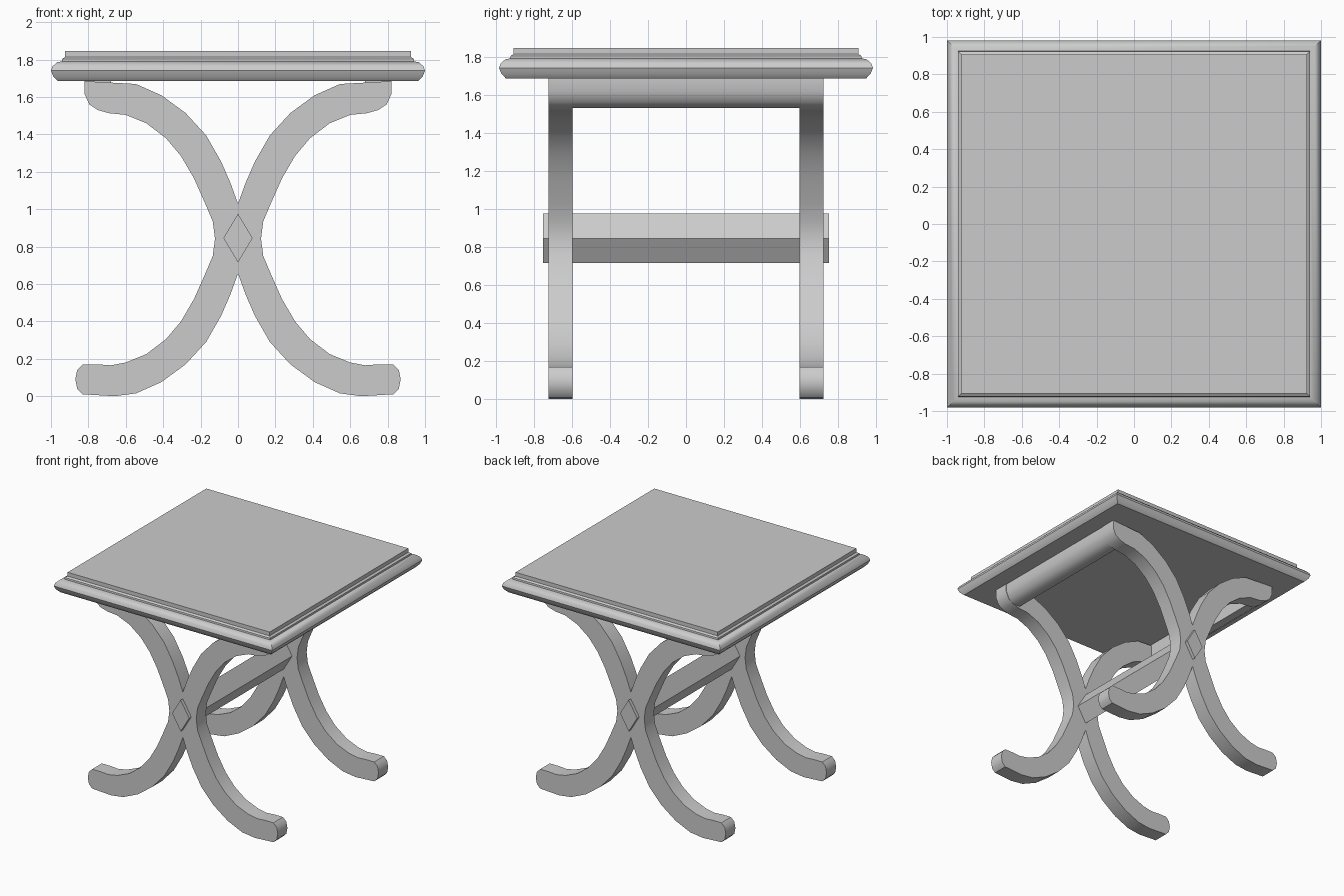
import bpy, bmesh, math

cube = bpy.data.objects.get("Cube")
if cube:
    bpy.data.objects.remove(cube, do_unlink=True)

grey = bpy.data.materials.new("plain_grey")
grey.use_nodes = True
colour = (0.6, 0.6, 0.6, 1)
grey.diffuse_color = colour
grey.node_tree.nodes["Principled BSDF"].inputs["Base Color"].default_value = colour


def loft(name, rings, smooth_angle):
    """Skin closed rings of points, cap both ends and shade by angle."""
    bm = bmesh.new()
    loops = [[bm.verts.new(p) for p in ring] for ring in rings]
    n = len(loops[0])
    for a, b in zip(loops, loops[1:]):
        for i in range(n):
            j = (i + 1) % n
            bm.faces.new((a[i], a[j], b[j], b[i]))
    bm.faces.new(loops[0])
    bm.faces.new(loops[-1])
    bmesh.ops.recalc_face_normals(bm, faces=bm.faces)
    mesh = bpy.data.meshes.new(name)
    bm.to_mesh(mesh)
    bm.free()
    mesh.materials.append(grey)
    obj = bpy.data.objects.new(name, mesh)
    bpy.context.collection.objects.link(obj)
    bpy.ops.object.select_all(action='DESELECT')
    obj.select_set(True)
    bpy.context.view_layer.objects.active = obj
    bpy.ops.object.shade_smooth_by_angle(angle=math.radians(smooth_angle))
    return obj


def prism(name, outline, y0, y1, smooth_angle=35):
    """Extrude an x-z outline along y."""
    return loft(name, [[(x, y, z) for x, z in outline] for y in (y0, y1)], smooth_angle)


# Moulded square top: (inset from the rim, height)
TOP_Z = 1.684
moulding = [(.037, TOP_Z), (.012, 1.71), (0, 1.74), (.008, 1.763), (.032, 1.785),
            (.058, 1.79), (.06, 1.803), (.075, 1.813), (.075, 1.845)]
rings = []
for inset, z in moulding:
    x, y = 1 - inset, .982 - inset
    rings.append([(-x, -y, z), (x, -y, z), (x, y, z), (-x, y, z)])
loft("table_top", rings, 40)

# Curved X frame: lower arm edges, flipped upward for the upper arms
outer = [(.135, .75), (.175, .655), (.235, .52), (.305, .40), (.385, .305), (.49, .225), (.60, .18)]
inner = [(.545, .015), (.41, .075), (.28, .17), (.17, .29), (.09, .43), (.04, .545), (0, .655)]
foot = [(.68, .165), (.75, .17), (.83, .17), (.86, .14), (.87, .09), (.86, .04), (.83, .01), (.66, 0)]
bracket = [(.82, TOP_Z), (.82, 1.615), (.795, 1.56), (.75, 1.53), (.69, 1.513)]


def flip(points):
    return [(x, TOP_Z - z) for x, z in reversed(points)]


half = flip(inner) + bracket + flip(outer) + [(.123, TOP_Z / 2)] + outer + foot + inner
frame = half + [(-x, z) for x, z in reversed(half[1:-1])]
prism("front_leg_frame", frame, -.722, -.596)
prism("back_leg_frame", frame, .596, .722)

# Diamond stretcher running through both frames
mid = TOP_Z / 2 + .003
diamond = [(0, mid + .13), (.078, mid), (0, mid - .13), (-.078, mid)]
prism("diamond_stretcher", diamond, -.75, .75)

# Rails under the top, following the rounded bracket ends
rail = [(x - .004, z) for x, z in bracket[:4]] + [(.68, 1.53), (.68, TOP_Z)]
for side, sign in (("left", 1), ("right", -1)):
    prism(side + "_top_rail", [(sign * x, z) for x, z in rail], -.6, .6)
